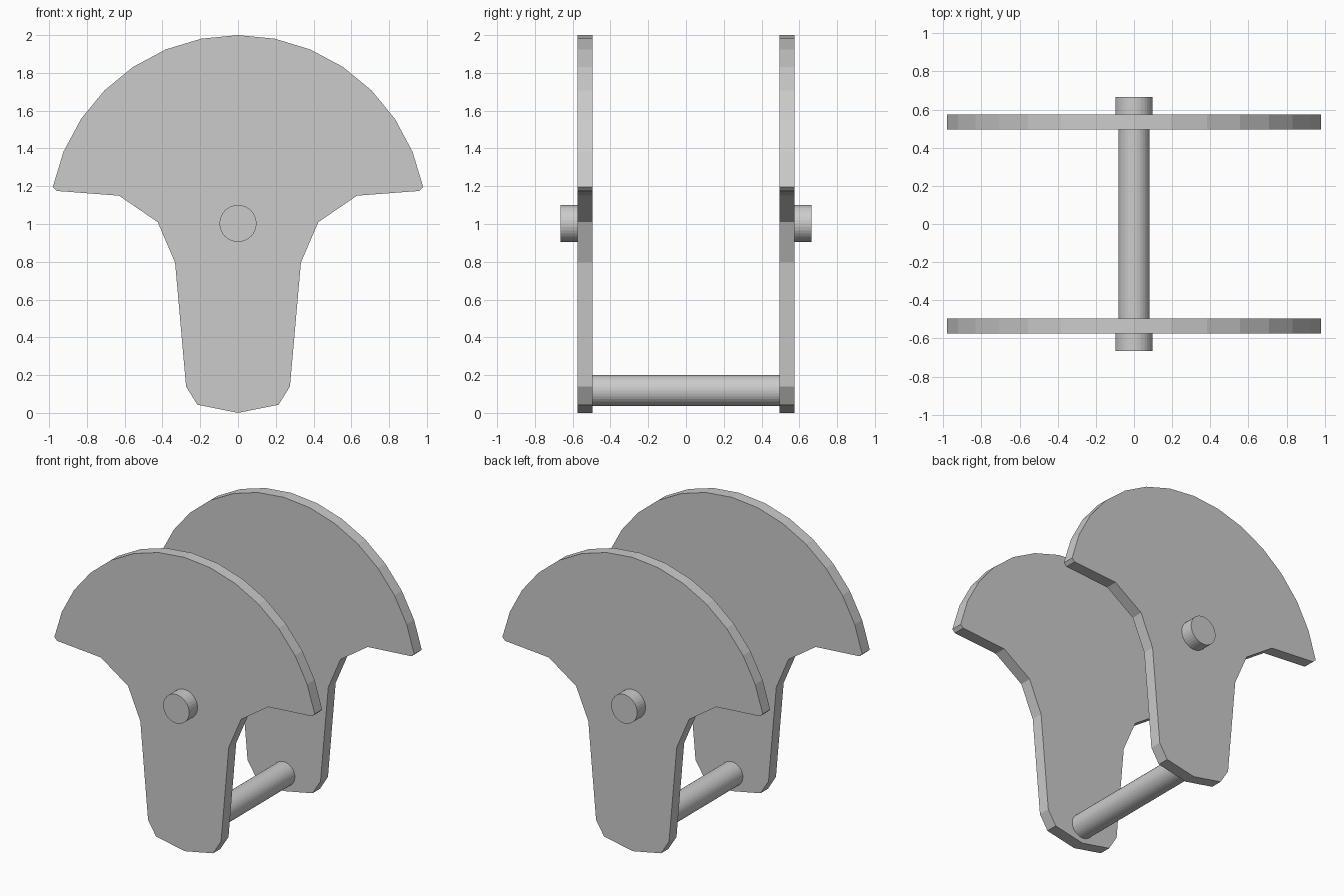
import bpy, bmesh
from math import sin, cos, pi

if "Cube" in bpy.data.objects:
    bpy.data.objects.remove(bpy.data.objects["Cube"])

INNER, OUTER = 0.495, 0.575      # y range of each web plate


def web(name, y0, y1):
    # right half outline: round counterweight, then the shoulder and arm
    half = [(sin(i * pi / 16), 1 + cos(i * pi / 16)) for i in range(1, 8)]
    half += [(0.96, 1.175), (0.63, 1.15), (0.425, 1.01), (0.333, 0.795),
             (0.275, 0.14), (0.215, 0.043)]
    outline = [(0, 2)] + half + [(0, 0)] + [(-x, z) for x, z in reversed(half)]
    bm = bmesh.new()
    face = bm.faces.new([bm.verts.new((x, y0, z)) for x, z in outline])
    ext = bmesh.ops.extrude_face_region(bm, geom=[face], use_keep_orig=True)
    for v in ext["geom"]:
        if isinstance(v, bmesh.types.BMVert):
            v.co.y = y1
    bmesh.ops.recalc_face_normals(bm, faces=bm.faces)
    mesh = bpy.data.meshes.new(name)
    bm.to_mesh(mesh)
    bm.free()
    bpy.context.collection.objects.link(bpy.data.objects.new(name, mesh))


def rod(name, radius, y0, y1, z):
    bpy.ops.mesh.primitive_cylinder_add(
        vertices=32, radius=radius, depth=y1 - y0,
        location=(0, (y0 + y1) / 2, z), rotation=(pi / 2, 0, 0))
    bpy.context.object.name = name


# Counterweighted webs and the outer shaft stubs
web("front_web", -OUTER, -INNER)
web("back_web", INNER, OUTER)
rod("front_shaft", 0.098, -0.665, -0.52, 1.003)
rod("back_shaft", 0.098, 0.52, 0.665, 1.003)

# Crank pin joining the webs at the bottom
rod("crank_pin", 0.082, -0.55, 0.55, 0.118)
